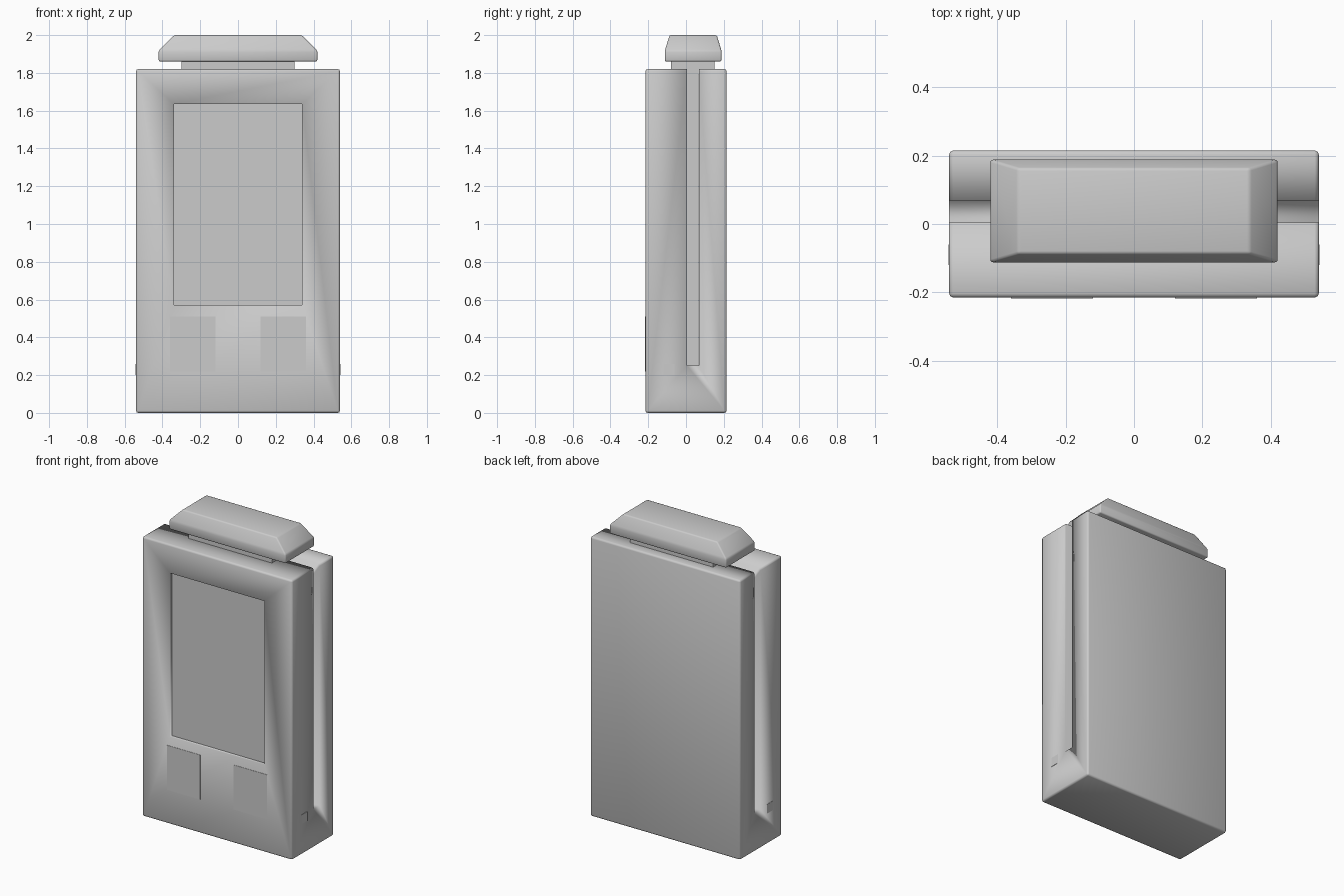
import bpy
import bmesh
from mathutils import Vector

old = bpy.data.objects.get("Cube")
if old:
    bpy.data.objects.remove(old, do_unlink=True)

grey = bpy.data.materials.new("plain grey")
grey.use_nodes = True
shade = (0.6, 0.6, 0.6, 1)
grey.diffuse_color = shade
grey.node_tree.nodes["Principled BSDF"].inputs["Base Color"].default_value = shade


def finish(bm, name):
    bmesh.ops.recalc_face_normals(bm, faces=bm.faces)
    mesh = bpy.data.meshes.new(name)
    bm.to_mesh(mesh)
    bm.free()
    mesh.materials.append(grey)
    obj = bpy.data.objects.new(name, mesh)
    bpy.context.collection.objects.link(obj)
    return obj


def box(bm, lo, hi):
    """Axis-aligned box between two corners; returns its vertices."""
    lo, hi = Vector(lo), Vector(hi)
    verts = bmesh.ops.create_cube(bm, size=1)["verts"]
    for v in verts:
        v.co = (lo + hi) / 2 + v.co * (hi - lo)
    return verts


def plate(name, lo, hi):
    bm = bmesh.new()
    box(bm, lo, hi)
    return finish(bm, name)


# Body: a U-shaped side profile swept across the width
HALF, FRONT, BACK, TOP = 0.54, -0.215, 0.215, 1.82
SLOT_A, SLOT_B, FLOOR = 0.005, 0.068, 0.25
profile = [(FRONT, 0), (BACK, 0), (BACK, TOP), (SLOT_B, TOP),
           (SLOT_B, FLOOR), (SLOT_A, FLOOR), (SLOT_A, TOP), (FRONT, TOP)]
bm = bmesh.new()
side = bm.faces.new([bm.verts.new((-HALF, y, z)) for y, z in profile])
swept = bmesh.ops.extrude_face_region(bm, geom=[side], use_keep_orig=True)["geom"]
for v in swept:
    if isinstance(v, bmesh.types.BMVert):
        v.co.x = HALF
bmesh.ops.recalc_face_normals(bm, faces=bm.faces)

# Rounded outer edges; the slot stays crisp
outer = [e for e in bm.edges if any(abs(v.co.y) > 0.1 for v in e.verts)]
bmesh.ops.bevel(bm, geom=outer, offset=0.012, segments=2, profile=0.5, affect='EDGES')
bm.normal_update()

# Recessed screen in the front face
screen = max((f for f in bm.faces if f.normal.y < -0.9), key=lambda f: f.calc_area())
bmesh.ops.inset_individual(bm, faces=[screen], thickness=0.1)
for v in screen.verts:
    v.co.x = 0.34 if v.co.x > 0 else -0.34
    v.co.z = 1.635 if v.co.z > 0.9 else 0.57
rim = bmesh.ops.extrude_discrete_faces(bm, faces=[screen])["faces"][0]
for v in rim.verts:
    v.co.y += 0.02
bmesh.ops.remove_doubles(bm, verts=bm.verts, dist=0.0001)
for f in bm.faces:
    f.smooth = True
rim.smooth = False
finish(bm, "body")

# Flush pads on the front and small plates on both sides
for word, s in (("left", 1), ("right", -1)):
    xs = sorted((s * 0.12, s * 0.36))
    plate(word + "_front_pad", (xs[0], FRONT - 0.002, 0.22), (xs[1], FRONT + 0.004, 0.51))
    xs = sorted((s * (HALF - 0.004), s * (HALF + 0.002)))
    plate(word + "_side_plate", (xs[0], -0.12, 0.20), (xs[1], -0.06, 0.26))

# Neck under the cap and the blade that fills the slot
plate("neck", (-0.3, -0.08, 1.79), (0.3, 0.15, 1.88))
plate("slot_blade", (-0.3, SLOT_A + 0.001, FLOOR), (0.3, SLOT_B - 0.001, 1.87))

# Cap: a low block with a tapered upper part
bm = bmesh.new()
box(bm, (-0.42, -0.112, 1.86), (0.42, 0.188, 1.918))
bm.normal_update()
lid = next(f for f in bm.faces if f.normal.z > 0.9)
raised = bmesh.ops.extrude_face_region(bm, geom=[lid])["geom"]
bmesh.ops.delete(bm, geom=[lid], context='FACES_ONLY')
for v in raised:
    if isinstance(v, bmesh.types.BMVert):
        v.co = ((0.338 if v.co.x > 0 else -0.338),
                (0.163 if v.co.y > 0.04 else -0.087), 2.0)
bmesh.ops.recalc_face_normals(bm, faces=bm.faces)
bmesh.ops.bevel(bm, geom=list(bm.edges), offset=0.008, segments=2,
                profile=0.5, affect='EDGES')
for f in bm.faces:
    f.smooth = True
finish(bm, "cap")
